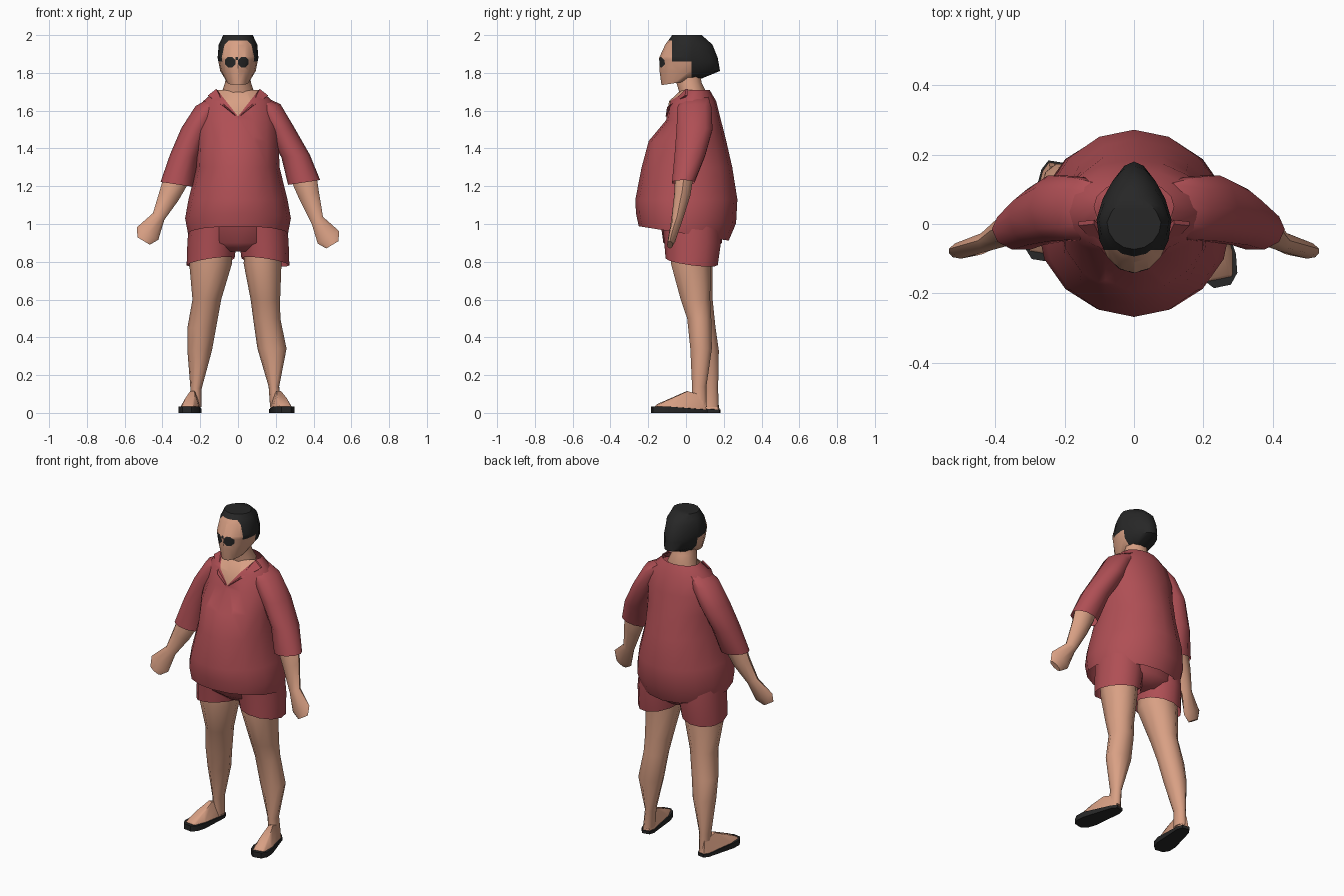
import bpy, bmesh, math
from mathutils import Vector

if "Cube" in bpy.data.objects:
    bpy.data.objects.remove(bpy.data.objects["Cube"])


def material(name, rgb):
    m = bpy.data.materials.new(name)
    m.diffuse_color = (*rgb, 1)
    m.use_nodes = True
    m.node_tree.nodes["Principled BSDF"].inputs["Base Color"].default_value = m.diffuse_color
    return m


RED = material("red cloth", (0.43, 0.078, 0.09))
SKIN = material("skin", (0.69, 0.35, 0.23))
BLACK = material("black", (0.02, 0.02, 0.02))


def finish(name, bm, mats, angle=50):
    bmesh.ops.recalc_face_normals(bm, faces=bm.faces)
    me = bpy.data.meshes.new(name)
    bm.to_mesh(me)
    bm.free()
    ob = bpy.data.objects.new(name, me)
    bpy.context.collection.objects.link(ob)
    for m in mats:
        me.materials.append(m)
    bpy.ops.object.select_all(action='DESELECT')
    ob.select_set(True)
    bpy.context.view_layer.objects.active = ob
    bpy.ops.object.shade_smooth_by_angle(angle=math.radians(angle))
    return ob


def loft(rings, n=10, bottom=True, top=True, pinch=0):
    """Stack of ellipses (x, y, z, rx, ry, slope along x, slope along y)."""
    bm = bmesh.new()
    loops = []
    for r in rings:
        x, y, z, rx, ry, sx, sy = (tuple(r) + (0, 0))[:7]
        loop = []
        for i in range(n):
            a = 2 * math.pi * i / n
            dx, dy = rx * math.cos(a), ry * math.sin(a)
            dx *= 1 - pinch * max(0, math.sin(a))
            loop.append(bm.verts.new((x + dx, y + dy, z + sx * dx + sy * dy)))
        loops.append(loop)
    for a, b in zip(loops, loops[1:]):
        for i in range(n):
            j = (i + 1) % n
            bm.faces.new((a[i], a[j], b[j], b[i]))
    if bottom:
        bm.faces.new(loops[0])
    if top:
        bm.faces.new(loops[-1])
    return bm


def cut(bm, planes, test=lambda c: True):
    for co, no in planes:
        faces = [f for f in bm.faces if test(f.calc_center_median())]
        geom = set(faces)
        for f in faces:
            geom.update(f.verts, f.edges)
        bmesh.ops.bisect_plane(bm, geom=list(geom), plane_co=co, plane_no=no)


def hull(name, points, mat):
    bm = bmesh.new()
    for p in points:
        bm.verts.new(p)
    bmesh.ops.convex_hull(bm, input=bm.verts[:])
    finish(name, bm, [mat], 40)


# Shirt: big belly, hem higher in front, skin showing in the V neck
shirt = loft([
    (0, -0.012, 0.95, 0.265, 0.238, 0, -0.16),
    (0, 0, 1.03, 0.28, 0.265, 0, -0.1),
    (0, 0.002, 1.13, 0.262, 0.27),
    (0, 0.005, 1.30, 0.22, 0.24),
    (0, 0.008, 1.44, 0.215, 0.205),
    (0, 0.04, 1.55, 0.215, 0.145),
    (0, 0.035, 1.65, 0.185, 0.125),
    (0, 0.05, 1.71, 0.115, 0.075)], 16, False, False)
k = 0.11 / 0.14
front = lambda c: c.y < 0.03 and c.z > 1.45
cut(shirt, [((0, 0, 1.57), (s, 0, -k)) for s in (1, -1)], front)
for f in shirt.faces:
    c = f.calc_center_median()
    if front(c) and abs(c.x) < k * (c.z - 1.57):
        f.material_index = 1
finish("shirt", shirt, [RED, SKIN])

# Collar lapels
for s, side in ((-1, "left"), (1, "right")):
    pts = [(0.01, -0.108, 1.57), (0.115, 0.0, 1.715), (0.16, -0.005, 1.68), (0.07, -0.1, 1.62)]
    hull("collar_" + side,
         [(s * x, y + d, z) for x, y, z in pts for d in (0, 0.012)], RED)

# Sleeves and bare arms
for s, side in ((-1, "left"), (1, "right")):
    low = 0.0 if s < 0 else 0.02
    out = 0.0 if s < 0 else 0.025
    sleeve = loft([
        (s * (0.325 + out), -0.015, 1.21 + low / 2, 0.085, 0.062, s * 0.15),
        (s * (0.285 + out * 0.8), 0.02, 1.36, 0.075, 0.085, s * 0.1),
        (s * 0.225, 0.045, 1.50, 0.075, 0.10, s * 0.1),
        (s * 0.165, 0.045, 1.60 + low / 2, 0.06, 0.095, s * 0.4),
        (s * 0.09, 0.05, 1.675, 0.04, 0.07, s * 0.1)], 10, False)
    finish("sleeve_" + side, sleeve, [RED])
    arm = loft([
        (s * 0.50, -0.085, 0.91 - low, 0.033, 0.015, s * 0.6),
        (s * 0.478, -0.072, 0.95 - low, 0.056, 0.022, s * 0.6),
        (s * 0.42, -0.048, 1.04 - low, 0.03, 0.03, s * 0.6),
        (s * (0.365 + out / 2), -0.02, 1.15, 0.05, 0.043, s * 0.5),
        (s * (0.325 + out), -0.01, 1.24, 0.065, 0.048, s * 0.3),
        (s * (0.29 + out), 0.01, 1.36, 0.055, 0.05)], 8)
    finish("arm_" + side, arm, [SKIN])

# Shorts
finish("shorts_seat", loft([
    (0, 0.035, 0.855, 0.09, 0.10),
    (0, 0.035, 0.90, 0.24, 0.155),
    (0, 0.03, 1.08, 0.235, 0.175)], 12), [RED])
for s, side in ((-1, "left"), (1, "right")):
    finish("shorts_leg_" + side, loft([
        (s * 0.145, 0.03, 0.80, 0.127, 0.138, s * -0.15, -0.13),
        (s * 0.138, 0.035, 0.90, 0.13, 0.15),
        (s * 0.13, 0.03, 1.0, 0.13, 0.155)], 12, False), [RED])

# Legs: the left one stands a little further back
finish("leg_left", loft([
    (-0.222, 0.13, 0.03, 0.03, 0.045),
    (-0.222, 0.13, 0.13, 0.03, 0.042),
    (-0.203, 0.11, 0.33, 0.065, 0.067),
    (-0.192, 0.09, 0.45, 0.076, 0.07),
    (-0.165, 0.06, 0.60, 0.076, 0.085),
    (-0.145, 0.03, 0.79, 0.113, 0.115),
    (-0.14, 0.03, 0.88, 0.105, 0.11)]), [SKIN])
finish("leg_right", loft([
    (0.20, 0.07, 0.03, 0.03, 0.042),
    (0.19, 0.07, 0.14, 0.028, 0.04),
    (0.18, 0.08, 0.34, 0.077, 0.06),
    (0.152, 0.07, 0.50, 0.072, 0.067),
    (0.145, 0.05, 0.60, 0.078, 0.082),
    (0.13, 0.025, 0.79, 0.10, 0.11),
    (0.135, 0.03, 0.88, 0.10, 0.11)]), [SKIN])

# Feet on flat black sandals
for side, heel, toe in (("left", (-0.225, 0.18), (-0.27, -0.105)),
                        ("right", (0.195, 0.11), (0.255, -0.18))):
    h = Vector((*heel, 0))
    u = Vector((*toe, 0)) - h
    v = Vector((-u.y, u.x, 0)).normalized()
    place = lambda pts: [h + u * a + v * (b * s) + Vector((0, 0, z))
                         for a, b, z in pts for s in (-1, 1)]
    outline = [(0, 0.022), (0.1, 0.038), (0.4, 0.042), (0.72, 0.057), (0.9, 0.05), (1, 0.025)]
    hull("sandal_" + side, place([(a, b, z) for a, b in outline
                                  for z in (0, 0.018 + 0.015 * (a > 0.6))]), BLACK)
    hull("foot_" + side, place([
        (0.02, 0.02, 0.018), (0.12, 0.034, 0.018), (0.7, 0.05, 0.03), (0.93, 0.035, 0.03),
        (0.06, 0.015, 0.09), (0.36, 0.012, 0.115), (0.62, 0.025, 0.08), (0.9, 0.025, 0.045)]), SKIN)

# Neck
finish("neck", loft([
    (0, 0.03, 1.60, 0.09, 0.06),
    (0, 0.035, 1.70, 0.085, 0.075),
    (0, 0.015, 1.75, 0.068, 0.07),
    (0, 0.01, 1.80, 0.065, 0.07)]), [SKIN])

# Head with hair and dark glasses cut into its faces
head = loft([
    (0, -0.03, 1.75, 0.058, 0.10, 0, 0.15),
    (0, 0.02, 1.81, 0.094, 0.16),
    (0, 0.013, 1.88, 0.108, 0.155),
    (0, 0.015, 1.95, 0.102, 0.125),
    (0, 0.005, 2.0, 0.078, 0.078)], 16, pinch=0.25)
cut(head, [((0, 0.03, 0), (0, 1, 0)), ((0, -0.075, 0), (0, 1, 0)),
           ((0, 0, 1.86), (0, 0, 1)), ((0, 0, 1.972), (0, 0, 1))])
face = lambda c: c.y < -0.06 and 1.79 < c.z < 1.94
gx, gz, half, r = -0.007, 1.857, 0.035, 0.028
cut(head, [((gx, 0, z), (0, 0, 1)) for z in (gz - r, gz + 0.012, gz + r)]
    + [((gx + x, 0, 0), (1, 0, 0)) for x in (-half - r, r - half, half - r, half + r)], face)
# Bevelled lens corners
for s in (-1, 1):
    lens_box = lambda c: face(c) and abs(c.x - gx - s * half) < r and abs(c.z - gz) < r
    cut(head, [((gx + s * half + a * 1.4 * r, 0, gz), (a, 0, b))
               for a in (-1, 1) for b in (-1, 1)], lens_box)
for f in head.faces:
    c = f.calc_center_median()
    x, z = abs(c.x - gx), abs(c.z - gz)
    skin = (c.z < 1.86 and c.y < 0.03) or (c.z < 1.972 and c.y < -0.075)
    lens = max(abs(x - half), z) < r and abs(x - half) + z < 1.4 * r
    bridge = x < half - r + 0.001 and 0.012 < c.z - gz < r
    f.material_index = 0 if skin and not (face(c) and (lens or bridge)) else 1
finish("head", head, [SKIN, BLACK])
